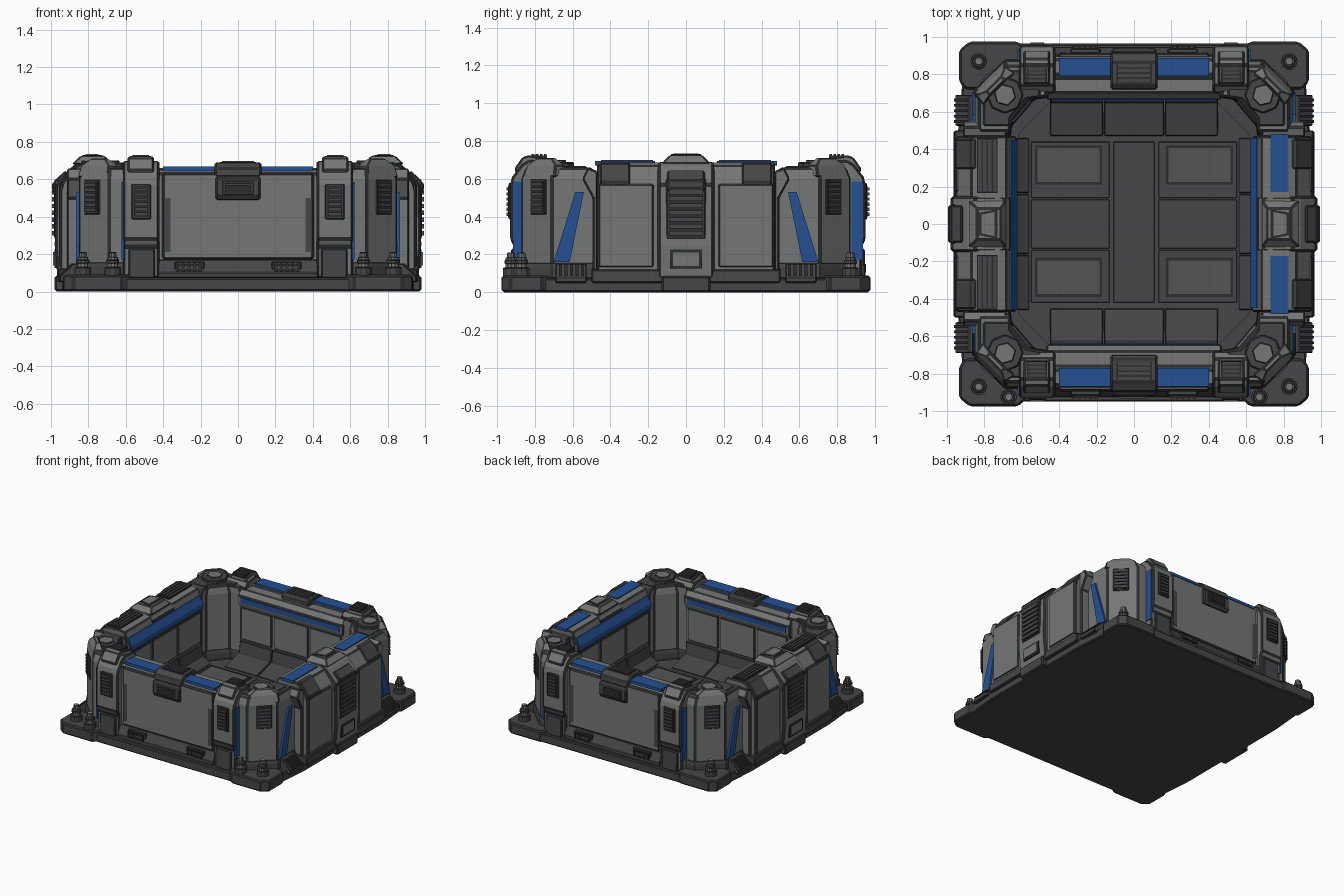
import bpy, bmesh, math
from mathutils import Vector, Matrix

if "Cube" in bpy.data.objects:
    bpy.data.objects.remove(bpy.data.objects["Cube"])

COLOURS = {"armour_grey": (.175, .185, .18), "dark_grey": (.062, .061, .067), "edge_black": (.026, .026, .027),
           "stripe_blue": (.018, .08, .29), "speckled_grey": (.09, .09, .092)}
MATS = {}
for n, c in COLOURS.items():
    MATS[n] = bpy.data.materials.new(n)
    MATS[n].diffuse_color = (*c, 1)
GREY, DARK, BLACK, BLUE, SPECK = COLOURS


def frame(deg, out=0.0):
    """Local (along, outward, up) to world for a wall facing the given angle."""
    a = math.radians(deg)
    c, s = math.cos(a), math.sin(a)
    return Matrix(((-s, c, 0, c * out), (c, s, 0, s * out), (0, 0, 1, 0), (0, 0, 0, 1)))


def mirror(sx, sy):
    return Matrix.Diagonal((sx, sy, 1, 1))


def loft(name, rings, mat, M, bevel=0.0):
    """Solid skinned through rings of equal point count, with dark bevelled edges."""
    bm = bmesh.new()
    loops = [[bm.verts.new(M @ Vector(p)) for p in r] for r in rings]
    n = len(loops[0])
    for lo, hi in zip(loops, loops[1:]):
        for i in range(n):
            bm.faces.new((lo[i], lo[(i + 1) % n], hi[(i + 1) % n], hi[i]))
    bm.faces.new(loops[0])
    bm.faces.new(loops[-1])
    bmesh.ops.recalc_face_normals(bm, faces=bm.faces)
    me = bpy.data.meshes.new(name)
    bm.to_mesh(me)
    bm.free()
    me.materials.append(MATS[mat])
    me.materials.append(MATS[BLACK])
    ob = bpy.data.objects.new(name, me)
    bpy.context.collection.objects.link(ob)
    if bevel:
        b = ob.modifiers.new("edge", 'BEVEL')
        b.width, b.segments, b.limit_method = bevel, 1, 'ANGLE'
        b.angle_limit = math.radians(25)
        b.material = 1
    return ob


def prism(name, prof, u0, u1, mat, M, bevel=0.0):
    """Extrude an (outward, up) profile along the wall."""
    return loft(name, [[(u, d, z) for d, z in prof] for u in (u0, u1)], mat, M, bevel)


def slab(name, poly, z0, z1, mat, M, bevel=0.0):
    return loft(name, [[(x, y, z) for x, y in poly] for z in (z0, z1)], mat, M, bevel)


def box(name, u0, u1, d0, d1, z0, z1, mat, M, bevel=0.0):
    return prism(name, [(d0, z0), (d1, z0), (d1, z1), (d0, z1)], u0, u1, mat, M, bevel)


def vent(name, u0, u1, z0, z1, d, n, M):
    """Upright louvre: black back, frame and ribs."""
    box(name + "_frame", u0, u1, d - .02, d + .008, z0, z1, DARK, M, .006)
    box(name + "_recess", u0 + .012, u1 - .012, d, d + .011, z0 + .012, z1 - .012, BLACK, M)
    h = (z1 - z0 - .03) / n
    for i in range(n):
        z = z0 + .015 + h * i
        box(name + "_rib", u0 + .016, u1 - .016, d, d + .02, z + h * .15, z + h * .8, DARK, M)


def top_vent(name, u0, u1, d0, d1, z, n, M):
    """Louvre lying on top of a rim."""
    box(name + "_recess", u0, u1, d0, d1, z - .03, z + .006, BLACK, M)
    h = (d1 - d0) / n
    for i in range(n):
        box(name + "_rib", u0 + .01, u1 - .01, d0 + h * (i + .15), d0 + h * (i + .8), z, z + .012, DARK, M)


ID = Matrix.Identity(4)
# Base plate, floor and floor plates
slab("base_plate", [(-.9, -.95), (.9, -.95), (.94, -.5), (.94, .5), (.9, .965), (-.9, .965), (-.94, .5), (-.94, -.5)],
     0, .075, DARK, ID, .01)
slab("floor", [(-.44, -.66), (.44, -.66), (.62, -.48), (.62, .48), (.44, .66), (-.44, .66), (-.62, .48), (-.62, -.48)],
     .06, .1, DARK, ID)
box("floor_centre_strip", -.11, .11, -.42, .44, .1, .106, DARK, ID, .004)
for sx in (-1, 1):
    for y0, y1 in ((-.42, -.14), (-.13, .13), (.14, .44)):
        slab("floor_tile", [(sx * .13, y0), (sx * .55, y0), (sx * .55, y1), (sx * .13, y1)], .1, .106, DARK, ID, .003)
    for yc in (-.285, .315):
        M = Matrix.Translation((sx * .35, yc, 0))
        box("floor_grip_border", -.18, .18, -.105, .105, .1, .112, BLACK, M)
        box("floor_grip", -.165, .165, -.09, .09, .105, .117, SPECK, M)

FB_PROF = [(.68, .07), (.68, .5), (.665, .54), (.665, .6), (.70, .645), (.78, .645), (.80, .66), (.88, .655),
           (.9, .63), (.9, .18), (.92, .07)]
PILLAR = [(.70, .55), (.70, .65), (.74, .69), (.85, .70), (.89, .675), (.94, .61), (.95, .57), (.95, .28),
          (.93, .24), (.93, .07), (.8, .07)]
# Front and back walls
for deg, shift in ((-90, -.02), (90, 0)):
    M = frame(deg, shift)
    prism("long_wall", FB_PROF, -.47, .47, GREY, M, .01)
    box("long_wall_panel", -.405, .405, .88, .915, .17, .635, GREY, M, .012)
    prism("long_wall_skirt", [(.85, .07), (.945, .07), (.945, .1), (.91, .17), (.85, .17)], -.43, .43, DARK, M, .008)
    box("long_inner_stripe", -.44, .44, .658, .667, .548, .59, BLUE, M)
    for u0, u1 in ((-.45, -.165), (-.16, .16), (.165, .45)):
        prism("long_inner_slope", [(.47, .09), (.47, .104), (.65, .15), (.665, .24), (.69, .24), (.69, .09)],
              u0, u1, DARK, M, .006)
        box("long_inner_panel", u0 + .005, u1 - .005, .67, .69, .25, .51, GREY, M, .008)
    # Centre clip over the rim
    prism("rim_clip", [(.72, .6), (.72, .67), (.74, .69), (.865, .69), (.915, .66), (.92, .61)], -.125, .125, DARK, M, .01)
    top_vent("rim_clip_vent", -.095, .095, .755, .86, .686, 4, M)
    prism("clip_latch", [(.89, .5), (.92, .485), (.94, .51), (.94, .6), (.92, .615), (.89, .615)], -.12, .12, DARK, M, .01)
    vent("clip_latch_vent", -.085, .085, .515, .595, .935, 3, M)
    for s in (-1, 1):
        F = M @ mirror(s, 1)
        box("rim_stripe", .125, .40, .79, .888, .64, .668, BLUE, F)
        prism("panel_wear", [(.91, .21), (.918, .21), (.918, .5), (.91, .5)], .36, .395, DARK, F)
        vent("skirt_vent", .18, .34, .095, .16, .93, 1, F)
        for i in range(5):
            box("skirt_vent_bar", .195 + i * .03, .21 + i * .03, .93, .953, .105, .15, BLACK, F)
        # Pillars with stripe and louvres
        prism("pillar", PILLAR, .42, .615, GREY, F, .012)
        prism("pillar_foot", [(.85, .07), (.95, .07), (.945, .23), (.85, .25)], .445, .585, DARK, F, .008)
        vent("pillar_vent", .465, .57, .385, .575, .95, 6, F)
        prism("pillar_cap", [(.73, .66), (.75, .705), (.85, .725), (.885, .715), (.93, .65), (.91, .62)],
              .45, .59, GREY, F, .01)
        top_vent("pillar_top_vent", .465, .575, .755, .84, .718, 4, F)
        box("pillar_stripe", .61, .622, .875, .935, .17, .585, BLUE, F)

SIDE_PROF = [(.66, .07), (.66, .5), (.63, .53), (.63, .57), (.665, .63), (.68, .675), (.72, .685), (.83, .685),
             (.87, .67), (.94, .58), (.95, .54), (.95, .07)]
CENTRE = [(.67, .5), (.655, .55), (.66, .64), (.69, .685), (.85, .69), (.89, .665), (.93, .62),
          (.975, .57), (.98, .25), (.965, .07), (.7, .07)]
# Right and left walls
for deg in (0, 180):
    M = frame(deg)
    prism("side_wall", SIDE_PROF, -.47, .47, GREY, M, .01)
    prism("side_inner_stripe", [(.624, .535), (.624, .575), (.655, .628), (.67, .628), (.64, .53)], -.45, .46, BLUE, M)
    for u0, u1 in ((-.46, -.165), (-.16, .16), (.165, .46)):
        prism("side_inner_slope", [(.56, .09), (.56, .104), (.63, .15), (.64, .24), (.67, .24), (.67, .09)],
              u0, u1, DARK, M, .006)
        box("side_inner_panel", u0 + .005, u1 - .005, .648, .67, .25, .5, GREY, M, .008)
    # Centre buttress
    prism("side_buttress", CENTRE, -.15, .15, GREY, M, .014)
    loft("buttress_hump", [[(-a, d0, z), (a, d0, z), (a, d1, z), (-a, d1, z)] for a, d0, d1, z in
                           ((.13, .68, .89, .68), (.085, .71, .84, .727))], GREY, M, .01)
    slab("buttress_top_border", [(-.08, .73), (.08, .73), (.06, .83), (-.06, .83)], .71, .73, BLACK, M)
    slab("buttress_top_plate", [(-.065, .745), (.065, .745), (.05, .815), (-.05, .815)], .72, .734, GREY, M)
    prism("buttress_shoulder", [(.9, .6), (.92, .65), (.985, .59), (.998, .55), (.96, .5)], -.1, .1, DARK, M, .01)
    vent("buttress_vent", -.105, .105, .28, .6, .974, 8, M)
    box("buttress_foot", -.13, .13, .85, .98, 0, .085, DARK, M, .01)
    box("buttress_plate_border", -.085, .085, .95, .982, .125, .225, BLACK, M)
    box("buttress_plate", -.07, .07, .95, .988, .14, .21, GREY, M)
    prism("side_skirt", [(.85, .05), (.965, .05), (.96, .12), (.85, .13)], -.5, .5, DARK, M, .008)
    for s in (-1, 1):
        F = M @ mirror(s, 1)
        box("side_panel", .17, .465, .93, .957, .13, .575, GREY, F, .01)
        prism("shoulder_vent", [(.83, .66), (.85, .687), (.875, .68), (.95, .585), (.95, .56)], .295, .455, DARK, F, .008)
        if deg == 0:
            box("side_rim_stripe", .17, .48, .73, .825, .67, .693, BLUE, F)
        else:
            top_vent("side_rim_vent", .165, .46, .73, .84, .688, 4, F)
        # Wall end: slanted brace with blue stripe
        loft("wall_end", [[(.45, d, .07), (.70, d, .07), (.53, d, .56), (.45, d, .62)] for d in (.66, .848)],
             DARK, F, .008)
        loft("brace_stripe", [[(.615, d, .16), (.70, d, .16), (.585, d, .53), (.54, d, .53)] for d in (.7, .866)],
             BLUE, F)
        loft("wall_end_trim", [[(.465, d, .07), (.495, d, .07), (.495, d, .5), (.55, d, .6), (.52, d, .66), (.465, d, .64)]
                               for d in (.68, .915)], GREY, F, .01)
        prism("side_base_vent", [(.85, .05), (.955, .05), (.955, .08), (.88, .15), (.85, .15)], .525, .69, DARK, F, .006)
        for i in range(5):
            prism("side_base_vent_bar", [(.94, .085), (.962, .085), (.892, .15), (.87, .15)],
                  .54 + i * .029, .555 + i * .029, BLACK, F)

POLY = [(.44, .87), (.69, .87), (.85, .71), (.85, .47), (.66, .47), (.655, .53), (.54, .665), (.44, .68)]
PAD = [(.57, .78), (.57, .93), (.62, .975), (.88, .975), (.935, .93), (.935, .76), (.9, .72), (.7, .72)]


def ring(z, s):
    return [(.68 + (x - .68) * s, .68 + (y - .68) * s, z) for x, y in POLY]


# Corners
for sx in (-1, 1):
    for sy in (-1, 1):
        M = mirror(sx, sy)
        loft("corner_tower", [ring(.07, 1), ring(.6, 1), ring(.66, .88)], GREY, M, .012)
        loft("corner_skirt", [ring(.07, 1.06), ring(.13, 1.06), ring(.16, 1.01)], DARK, M, .008)
        loft("corner_top", [ring(.64, .76), ring(.668, .74)], DARK, M, .008)
        slab("corner_cap_seat", [(.69 + .1 * math.cos(a * math.pi / 4), .69 + .1 * math.sin(a * math.pi / 4))
                                 for a in range(8)], .65, .69, DARK, M, .008)
        slab("corner_cap", [(.69 + .06 * math.cos(a * math.pi / 3 + .26), .69 + .06 * math.sin(a * math.pi / 3 + .26))
                            for a in range(6)], .67, .7, GREY, M, .005)
        slab("corner_pad", PAD, 0, .09, DARK, M, .012)
        # Anchor bolts
        spots = [(.83, .87)] + ([(.67, .925)] if sy < 0 else [])
        for bx, by in spots:
            for r, z0, z1, m in ((.045, .08, .13, DARK), (.03, .12, .185, GREY), (.036, .15, .17, DARK), (.022, .18, .21, GREY)):
                slab("anchor_bolt", [(bx + r * math.cos(a * math.pi / 5), by + r * math.sin(a * math.pi / 5))
                                     for a in range(10)], z0, z1, m, M, .003)
for deg in (45, 135, 225, 315):
    M = frame(deg)
    vent("corner_vent", -.06, .06, .41, .6, 1.1, 6, M)
    loft("corner_ridge", [[(-a, d0, z), (a, d0, z), (a * .9, d1, z), (-a * .9, d1, z)] for a, d0, d1, z in
                          ((.13, 1.0, 1.1, .61), (.12, 1.02, 1.085, .67), (.06, 1.03, 1.06, .71))], GREY, M, .008)

for m in bpy.data.materials:
    if m.users and not m.is_grease_pencil:
        m.use_nodes = True
        m.node_tree.nodes["Principled BSDF"].inputs["Base Color"].default_value = m.diffuse_color
